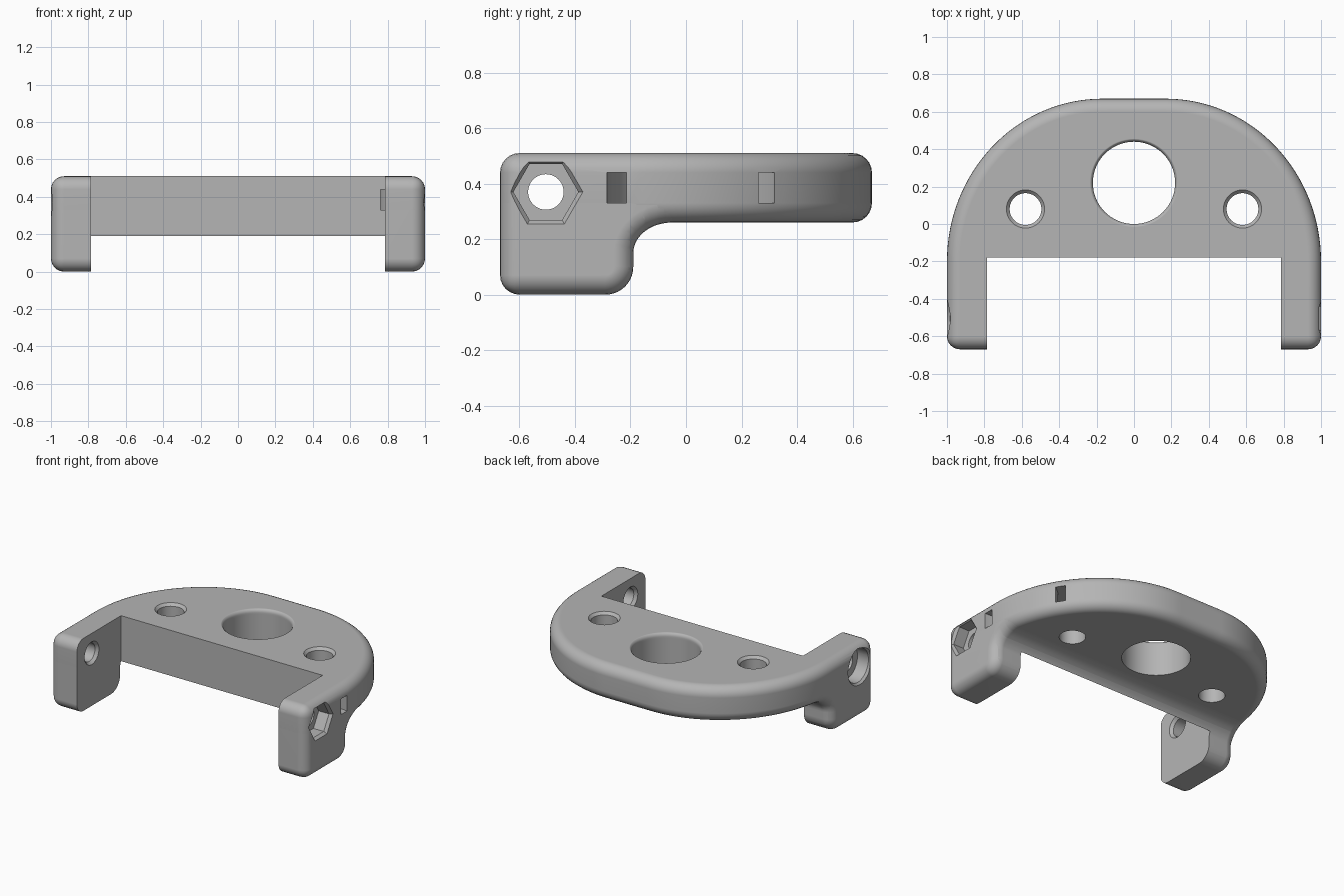
import bpy, bmesh
from math import sin, cos, pi, sqrt
from mathutils import Matrix, Vector

cube = bpy.data.objects.get("Cube")
if cube:
    bpy.data.objects.remove(cube, do_unlink=True)

ROUND = 0.07
STEPS = 6
TOP, UNDER = 0.51, 0.26
FRONT, ARC_Y = -0.67, -0.2

grey = bpy.data.materials.new("plain_grey")
grey.use_nodes = True
grey.diffuse_color = (0.46, 0.46, 0.46, 1)
for node in grey.node_tree.nodes:
    if node.type == 'BSDF_PRINCIPLED':
        node.inputs["Base Color"].default_value = grey.diffuse_color
        node.inputs["Roughness"].default_value = 0.6


def make_object(name, bm):
    bmesh.ops.recalc_face_normals(bm, faces=bm.faces)
    mesh = bpy.data.meshes.new(name)
    bm.to_mesh(mesh)
    bm.free()
    mesh.materials.append(grey)
    ob = bpy.data.objects.new(name, mesh)
    bpy.context.collection.objects.link(ob)
    return ob


def prism(points, shift):
    """Closed solid from a flat outline pushed along a vector."""
    bm = bmesh.new()
    face = bm.faces.new([bm.verts.new(p) for p in points])
    out = bmesh.ops.extrude_face_region(bm, geom=[face], use_keep_orig=True)
    moved = [v for v in out["geom"] if isinstance(v, bmesh.types.BMVert)]
    bmesh.ops.translate(bm, verts=moved, vec=shift)
    bmesh.ops.recalc_face_normals(bm, faces=bm.faces)
    return bm


def round_edges(bm, keep=lambda a, b: True):
    edges = [e for e in bm.edges if e.calc_face_angle(0) > 0.7
             and keep(e.verts[0].co, e.verts[1].co)]
    bmesh.ops.bevel(bm, geom=edges, offset=ROUND, segments=STEPS,
                    profile=0.5, affect='EDGES')


def lathe(name, profile, centre, sides=48, sideways=False, ring=False):
    """Turned cutter from (radius, height) pairs."""
    bm = bmesh.new()
    turn = Matrix.Rotation(pi / 2, 4, 'Y') if sideways else Matrix()
    matrix = Matrix.Translation(centre) @ turn
    rows = []
    for r, h in profile:
        angles = [2 * pi * k / sides + pi / 2 for k in range(sides)]
        rows.append([bm.verts.new(matrix @ Vector((r * cos(a), r * sin(a), h)))
                     for a in angles])
    pairs = list(zip(rows, rows[1:]))
    if ring:
        pairs.append((rows[-1], rows[0]))
    else:
        bm.faces.new(rows[0])
        bm.faces.new(rows[-1])
    for a, b in pairs:
        for k in range(sides):
            n = (k + 1) % sides
            bm.faces.new((a[k], a[n], b[n], b[k]))
    ob = make_object(name, bm)
    ob.hide_render = True
    return ob


def half_width(y):
    t = max(0, (y - ARC_Y) / (-FRONT - ARC_Y))
    return 0.17 + 0.83 * sqrt(max(0, 1 - t * t))


# Arched plate with rounded rims
depth = -FRONT - ARC_Y
arc = [(0.17 + 0.83 * cos(a), ARC_Y + depth * sin(a))
       for a in (pi / 2 * k / 32 for k in range(33))]
right = [(1, FRONT)] + arc
outline = right + [(-x, y) for x, y in reversed(right)]
bm = prism([(x, y, UNDER) for x, y in outline], (0, 0, TOP - UNDER))
round_edges(bm)
plate = make_object("arched_plate", bm)

# Lower legs, flowing into the plate with a concave sweep
quarter = [pi / 2 * k / 10 for k in range(11)]
side = [(FRONT, 0.40), (FRONT, 0)]
side += [(-0.29 + 0.1 * sin(a), 0.1 - 0.1 * cos(a)) for a in quarter]
side += [(-0.05 - 0.14 * cos(a), 0.15 + 0.11 * sin(a)) for a in quarter]
side += [(-0.02, 0.262), (-0.02, 0.40)]
bm = prism([(-1, y, z) for y, z in side], (2, 0, 0))
round_edges(bm, lambda a, b: min(a.z, b.z) < 0.39 and min(a.y, b.y) < -0.03)
for y in (-0.2, -0.15, -0.1, -0.06):
    bmesh.ops.bisect_plane(bm, geom=bm.verts[:] + bm.edges[:] + bm.faces[:],
                           plane_co=(0, y, 0), plane_no=(0, 1, 0))
for v in bm.verts:
    if v.co.y > ARC_Y + 0.001:
        v.co.x *= half_width(v.co.y) - 0.001
legs = make_object("lower_legs", bm)

# Cutters: front notch, vertical holes, bolt bores, nut pocket, curved tie channel
bm = bmesh.new()
bmesh.ops.create_cube(bm, size=1)
bmesh.ops.scale(bm, vec=(1.57, 1, 2), verts=bm.verts)
bmesh.ops.translate(bm, vec=(0, -0.68, 0.2), verts=bm.verts)
notch = make_object("notch_cutter", bm)
notch.hide_render = True

rim = [(0.22, -0.2), (0.22, 0.475)]
rim += [(0.245 - 0.025 * cos(a), 0.485 + 0.027 * sin(a)) for a in quarter[::2]]
rim.append((0.245, 0.7))
small = [(0.085, -0.2), (0.085, 0.492), (0.104, 0.512), (0.104, 0.7)]
bore = [(0.064, 0.805), (0.08, 0.785)]
bore = [(0.064, 1.2)] + bore + [(r, -h) for r, h in reversed(bore)] + [(0.064, -1.2)]
bolt = (0, -0.505, 0.37)
cutters = [
    notch,
    lathe("centre_hole_cutter", rim, (0, 0.22, 0), 64),
    lathe("bolt_bore_cutter", bore, bolt, 40, True),
    lathe("nut_pocket_cutter",
          [(0.117, 0.9), (0.117, 0.98), (0.135, 1.002), (0.135, 1.2)], bolt, 6, True),
    lathe("bolt_head_cutter",
          [(0.117, -0.9), (0.117, -0.985), (0.132, -1.002), (0.132, -1.2)],
          bolt, 40, True),
    lathe("tie_channel_cutter",
          [(0.255, 0.33), (0.325, 0.33), (0.325, 0.44), (0.255, 0.44)],
          (1, 0.04, 0), 32, ring=True),
]
for s in (-1, 1):
    cutters.append(lathe("mount_hole_cutter", small, (s * 0.58, 0.08, 0), 40))

# Cut both parts, then smooth the rounded areas
for ob in (plate, legs):
    bpy.ops.object.select_all(action='DESELECT')
    bpy.context.view_layer.objects.active = ob
    ob.select_set(True)
    for cutter in cutters:
        mod = ob.modifiers.new("cut", 'BOOLEAN')
        mod.operation = 'DIFFERENCE'
        mod.solver = 'EXACT'
        mod.object = cutter
        bpy.ops.object.modifier_apply(modifier=mod.name)
    bpy.ops.object.shade_smooth_by_angle(angle=0.55)
    weighted = ob.modifiers.new("weighted_normals", 'WEIGHTED_NORMAL')
    weighted.keep_sharp = True

for cutter in cutters:
    bpy.data.objects.remove(cutter, do_unlink=True)
